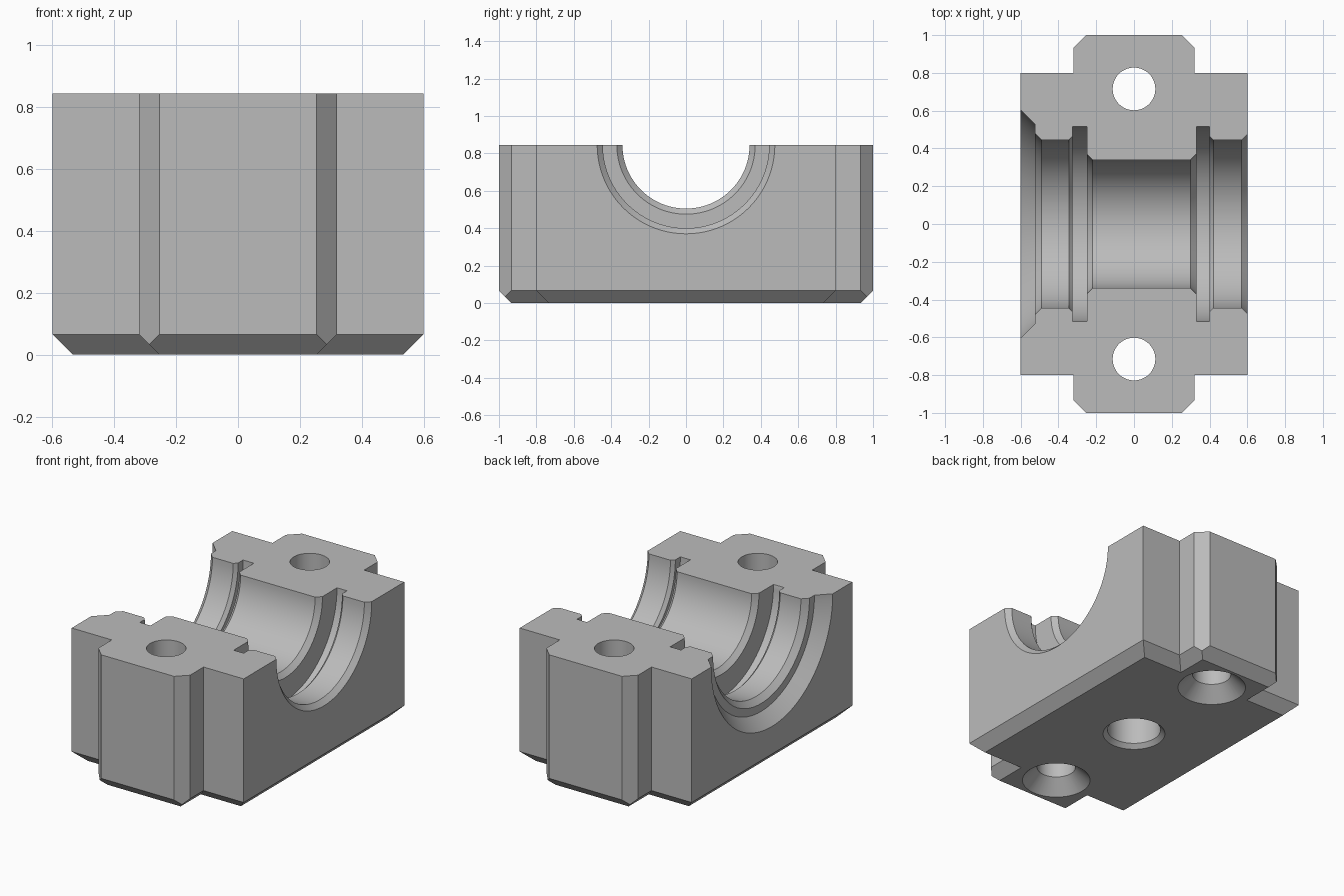
import bpy, bmesh
from math import radians
from mathutils import Matrix, Vector

HEIGHT = 0.845
CHAMFER = 0.066

default_cube = bpy.data.objects.get("Cube")
if default_cube:
    bpy.data.objects.remove(default_cube)

metal = bpy.data.materials.new("plain grey")
metal.use_nodes = True
grey = (0.5, 0.5, 0.5, 1)
metal.diffuse_color = grey
metal.node_tree.nodes["Principled BSDF"].inputs["Base Color"].default_value = grey


def add_object(name, bm):
    bmesh.ops.recalc_face_normals(bm, faces=bm.faces)
    mesh = bpy.data.meshes.new(name)
    bm.to_mesh(mesh)
    bm.free()
    mesh.materials.append(metal)
    obj = bpy.data.objects.new(name, mesh)
    bpy.context.collection.objects.link(obj)
    return obj


def slice_off(bm, point, normal):
    """Cut away the side of the plane that the normal points to, and cap it."""
    cut = bmesh.ops.bisect_plane(bm, geom=bm.verts[:] + bm.edges[:] + bm.faces[:],
                                 plane_co=point, plane_no=normal, clear_outer=True)
    edges = [e for e in cut["geom_cut"] if isinstance(e, bmesh.types.BMEdge)]
    bmesh.ops.edgeloop_fill(bm, edges=edges)


def block(name, half_x, half_y, cut_corners=False):
    """Box with chamfered bottom edges and optional chamfered upright corners."""
    bm = bmesh.new()
    size = Matrix.Diagonal((2 * half_x, 2 * half_y, HEIGHT, 1))
    bmesh.ops.create_cube(bm, size=1, matrix=Matrix.Translation((0, 0, HEIGHT / 2)) @ size)
    for s in (-1, 1):
        slice_off(bm, (s * (half_x - CHAMFER), 0, 0), (s, 0, -1))
        slice_off(bm, (0, s * (half_y - CHAMFER), 0), (0, s, -1))
        if cut_corners:
            for t in (-1, 1):
                slice_off(bm, (s * (half_x - CHAMFER), t * half_y, 0), (s, t, 0))
    return add_object(name, bm)


def lathe(name, profile, matrix, segments):
    """Closed solid turned around local z from (position, radius) pairs."""
    bm = bmesh.new()
    points = [(profile[0][0], 0)] + profile + [(profile[-1][0], 0)]
    verts = [bm.verts.new((r, 0, z)) for z, r in points]
    edges = [bm.edges.new(pair) for pair in zip(verts, verts[1:])]
    bmesh.ops.spin(bm, geom=verts + edges, cent=(0, 0, 0), axis=(0, 0, 1),
                   angle=radians(360), steps=segments, use_merge=True)
    bmesh.ops.remove_doubles(bm, verts=bm.verts, dist=1e-5)
    bmesh.ops.transform(bm, matrix=matrix, verts=bm.verts)
    return add_object(name, bm)


def combine(target, other, operation):
    mod = target.modifiers.new(operation.lower(), "BOOLEAN")
    mod.operation = operation
    mod.solver = "EXACT"
    mod.object = other
    bpy.ops.object.select_all(action="DESELECT")
    bpy.context.view_layer.objects.active = target
    target.select_set(True)
    bpy.ops.object.modifier_apply(modifier=mod.name)
    bpy.data.objects.remove(other)


# Body with a chamfered tab at the front and back
body = block("bearing_block", 0.6, 0.8)
combine(body, block("end_tabs", 0.32, 1.0, cut_corners=True), "UNION")

# Stepped half bore with two seal grooves and a wide flare on the right end
bore = [(-0.65, 0.655), (-0.525, 0.53), (-0.525, 0.48), (-0.49, 0.445),
        (-0.345, 0.445), (-0.325, 0.465), (-0.325, 0.515), (-0.25, 0.515),
        (-0.25, 0.37), (-0.22, 0.34), (0.3, 0.34), (0.33, 0.37),
        (0.33, 0.515), (0.4, 0.515), (0.4, 0.465), (0.42, 0.445),
        (0.57, 0.445), (0.65, 0.525)]
along_x = Matrix.Translation((0, 0, HEIGHT)) @ Matrix.Rotation(radians(90), 4, "Y")
combine(body, lathe("bore_cutter", bore, along_x, 96), "DIFFERENCE")

# Countersunk bolt holes
bolt_hole = [(-0.05, 0.25), (0.087, 0.113), (1, 0.113)]
for y in (-0.715, 0.715):
    place = Matrix.Translation(Vector((0, y, 0)))
    combine(body, lathe("bolt_cutter", bolt_hole, place, 48), "DIFFERENCE")

# Blind locating hole in the underside
locating_hole = [(-0.05, 0.233), (0.026, 0.157), (0.3, 0.157)]
combine(body, lathe("locating_cutter", locating_hole, Matrix(), 48), "DIFFERENCE")

bpy.ops.object.shade_smooth_by_angle(angle=radians(25))
